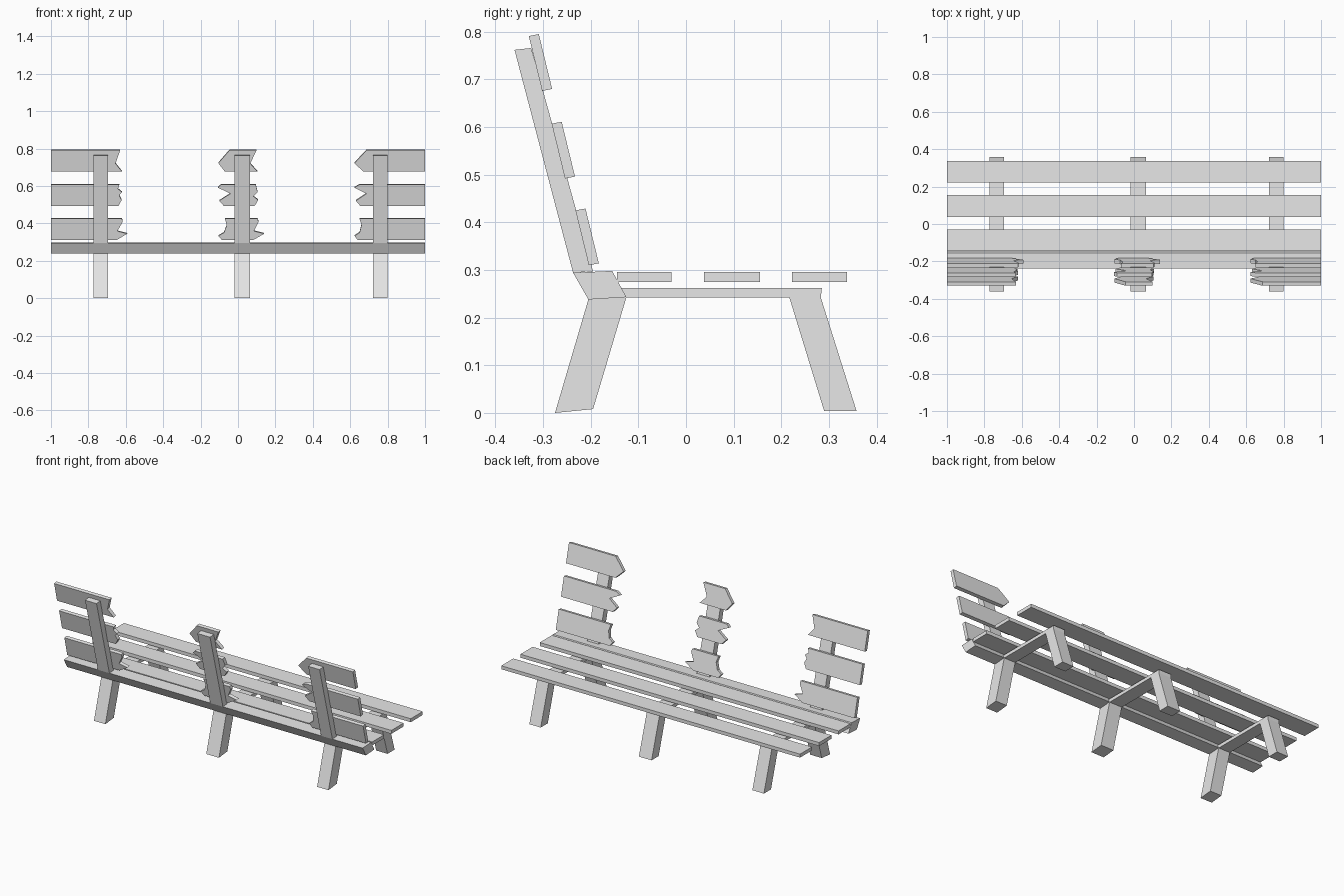
import bpy
import bmesh
from mathutils import Vector

cube = bpy.data.objects.get("Cube")
if cube:
    bpy.data.objects.remove(cube, do_unlink=True)

grey = bpy.data.materials.new("plain grey")
grey.use_nodes = True
grey.diffuse_color = (0.8, 0.8, 0.8, 1)
grey.node_tree.nodes["Principled BSDF"].inputs["Base Color"].default_value = (0.8, 0.8, 0.8, 1)


def prism(name, near, far):
    """Solid joining two matching outlines."""
    bm = bmesh.new()
    a = [bm.verts.new(p) for p in near]
    b = [bm.verts.new(p) for p in far]
    bm.faces.new(a)
    bm.faces.new(b[::-1])
    for i in range(len(a)):
        j = (i + 1) % len(a)
        bm.faces.new((a[j], a[i], b[i], b[j]))
    bmesh.ops.recalc_face_normals(bm, faces=bm.faces)
    mesh = bpy.data.meshes.new(name)
    bm.to_mesh(mesh)
    bm.free()
    mesh.materials.append(grey)
    obj = bpy.data.objects.new(name, mesh)
    bpy.context.collection.objects.link(obj)
    return obj


def along_x(name, profile, x0, x1):
    """Side profile (y, z) extruded across the bench."""
    return prism(name, [(x0, y, z) for y, z in profile], [(x1, y, z) for y, z in profile])


# Seat planks and the angled rear beam
for name, y0, y1 in (("rear", -0.145, -0.03), ("middle", 0.038, 0.155), ("front", 0.223, 0.338)):
    along_x(name + "_seat_plank", [(y0, 0.275), (y1, 0.275), (y1, 0.296), (y0, 0.296)], -1, 1)
along_x("rear_beam", [(-0.237, 0.294), (-0.155, 0.298), (-0.125, 0.243), (-0.205, 0.238)], -1, 1)

# Three supporting frames
frame_parts = {
    "back_post": [(-0.237, 0.294), (-0.195, 0.297), (-0.325, 0.766), (-0.36, 0.762)],
    "rear_leg": [(-0.205, 0.238), (-0.125, 0.243), (-0.195, 0.008), (-0.275, 0)],
    "seat_bearer": [(-0.136, 0.262), (0.285, 0.262), (0.283, 0.242), (-0.125, 0.242)],
    "front_leg": [(0.217, 0.242), (0.283, 0.242), (0.358, 0.004), (0.29, 0.004)],
}
for side, x0, x1 in (("right", -0.772, -0.695), ("middle", -0.02, 0.065), ("left", 0.722, 0.798)):
    for part, profile in frame_parts.items():
        along_x(side + "_" + part, profile, x0, x1)


# Broken back slats: each break lists (x, height fraction) from top to bottom
def slat(name, base, left_edge, right_edge):
    outline = list(left_edge) + list(right_edge)[::-1]
    up = Vector((0, -0.028, 0.115))
    thick = Vector((0, 0.021, 0.004))
    back = [Vector((x, 0, 0)) + base + up * t for x, t in outline]
    prism(name, back, [p + thick for p in back])


rows = {
    "upper": (Vector((0, -0.302, 0.676)),
              [(-0.63, 1), (-0.655, 0.38), (-0.62, 0)],
              [(-0.045, 1), (-0.105, 0.4), (-0.07, 0)],
              [(0.1, 1), (0.065, 0.38), (0.105, 0)],
              [(0.687, 1), (0.623, 0.4), (0.67, 0)]),
    "centre": (Vector((0, -0.254, 0.492)),
               [(-0.634, 1), (-0.642, 0.8), (-0.62, 0.65), (-0.635, 0.5), (-0.622, 0.28), (-0.64, 0)],
               [(-0.09, 1), (-0.108, 0.86), (-0.04, 0.58), (-0.1, 0.25), (-0.075, 0)],
               [(0.095, 1), (0.105, 0.65), (0.083, 0.45), (0.108, 0.28), (0.088, 0)],
               [(0.65, 1), (0.622, 0.86), (0.687, 0.58), (0.63, 0.25), (0.655, 0)]),
    "lower": (Vector((0, -0.204, 0.31)),
              [(-0.62, 1), (-0.617, 0.85), (-0.645, 0.42), (-0.592, 0.3), (-0.65, 0)],
              [(-0.07, 1), (-0.06, 0.7), (-0.075, 0.35), (-0.105, 0.2), (-0.085, 0)],
              [(0.105, 1), (0.11, 0.85), (0.085, 0.42), (0.14, 0.3), (0.08, 0)],
              [(0.65, 1), (0.66, 0.7), (0.65, 0.35), (0.623, 0.2), (0.64, 0)]),
}
for row, (base, right_break, mid_start, mid_end, left_break) in rows.items():
    slat("right_" + row + "_slat", base, [(-1, 1), (-1, 0)], right_break)
    slat("middle_" + row + "_slat", base, mid_start, mid_end)
    slat("left_" + row + "_slat", base, left_break, [(1, 1), (1, 0)])
